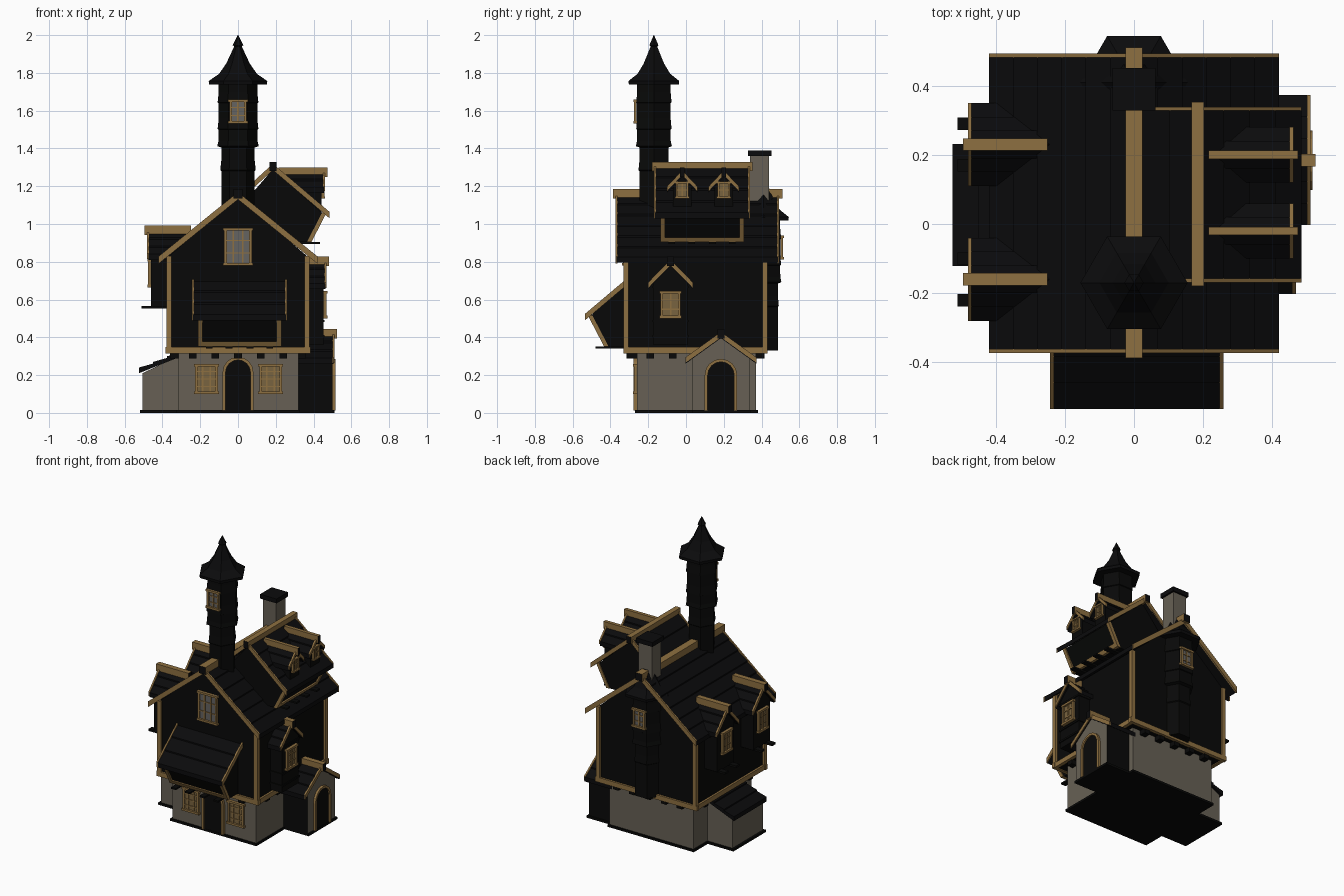
import bpy, bmesh, math
from mathutils import Matrix, Vector

if "Cube" in bpy.data.objects:
    bpy.data.objects.remove(bpy.data.objects["Cube"])

COL = {"roof_black": (.0032, .0032, .0036), "wall_black": (.0026, .0027, .0025),
       "timber_tan": (.27, .16, .052), "stone_grey": (.135, .118, .09),
       "glass_grey": (.13, .125, .12), "amber_pane": (.19, .125, .05)}
MATS = {}
for k, c in COL.items():
    MATS[k] = bpy.data.materials.new(k)
    MATS[k].diffuse_color = (*c, 1)
ROOF, WALL, TAN, STONE, GLASS, AMBER = COL
I = Matrix.Identity(4)


def face(ang, x=0, y=0):
    """Frame whose local -y looks outward: 0 front, 90 right, 180 back, -90 left."""
    return Matrix.Translation((x, y, 0)) @ Matrix.Rotation(math.radians(ang), 4, 'Z')


def part(name, solids, M=I, rule=None):
    """One object from prisms (profile, axis, from, to, colour)."""
    bm = bmesh.new()
    names = []
    for pts, ax, a, b, mat in solids:
        if mat not in names:
            names.append(mat)
        put = {'x': lambda p, t: (t, p[0], p[1]), 'y': lambda p, t: (p[0], t, p[1]),
               'z': lambda p, t: (p[0], p[1], t)}[ax]
        lo = [bm.verts.new(put(p, a)) for p in pts]
        hi = [bm.verts.new(put(p, b)) for p in pts]
        fs = [bm.faces.new(lo), bm.faces.new(hi)]
        n = len(pts)
        fs += [bm.faces.new((lo[i], lo[(i + 1) % n], hi[(i + 1) % n], hi[i])) for i in range(n)]
        for f in fs:
            f.material_index = names.index(mat)
    bmesh.ops.recalc_face_normals(bm, faces=bm.faces)
    if rule:
        names.append(rule[0])
        for f in bm.faces:
            if rule[1](f.normal):
                f.material_index = len(names) - 1
    return finish(name, bm, names, M)


def finish(name, bm, names, M=I):
    bm.transform(M)
    me = bpy.data.meshes.new(name)
    bm.to_mesh(me)
    bm.free()
    for m in names:
        me.materials.append(MATS[m])
    ob = bpy.data.objects.new(name, me)
    bpy.context.collection.objects.link(ob)
    return ob


def box(x0, x1, y0, y1, z0, z1, mat):
    return ([(x0, y0), (x1, y0), (x1, y1), (x0, y1)], 'z', z0, z1, mat)


def slope(name, axis, top, bot, a, b, M=I, n=4, t=.03, trims=(1, 1), tw=.03):
    """Shingled roof slope in stepped courses, with tan verge boards at its ends."""
    T, B = Vector(top), Vector(bot)
    pts = []
    for i in range(n):
        p, q = T.lerp(B, i / n), T.lerp(B, (i + 1) / n)
        pts += [(p.x, p.y - .009), (q.x, q.y)]
    pts += [(B.x, B.y - t), (T.x, T.y - t)]
    sol = [(pts, axis, a, b, ROOF)]
    board = [(T.x, T.y + .004), (B.x, B.y + .004), (B.x, B.y - tw), (T.x, T.y - tw)]
    for on, e, s in ((trims[0], a, -1), (trims[1], b, 1)):
        if on:
            sol.append((board, axis, e - .005 * s, e + .006 * s, TAN))
    part(name, sol, M)


def gable(name, M, half, ridge, eave, f, b, n=4, trims=(1, 0), bw=.018, tw=.03, rb=None):
    """Two slopes with a tan ridge beam whose ends are dark."""
    for s, side in ((-1, "left"), (1, "right")):
        slope(f"{name}_{side}", 'y', (0, ridge), (s * half, eave), f, b, M, n, trims=trims, tw=tw)
    e = b if rb is None else rb
    part(name + "_ridge", [box(-bw, bw, f - .02, e, ridge - .03, ridge + .02, TAN)], M,
         (ROOF, lambda nr: abs(nr.y) > .9))


def window(name, M, w, h, z, y, cols=2, rows=3, pane=GLASS, fr=.014):
    """Framed lattice window on the local wall plane y, centred at height z."""
    sol = [box(-w, w, y - .004, y + .01, z - h, z + h, pane)]
    sol += [box(s * (w - fr / 2) - fr / 2, s * (w - fr / 2) + fr / 2, y - .014, y + .01, z - h, z + h, TAN)
            for s in (-1, 1)]
    for s in (-1, 1):
        zc = z + s * (h - fr / 2)
        sol.append(box(-w - .006, w + .006, y - .018, y + .01, zc - fr / 2, zc + fr / 2, TAN))
    for i in range(1, cols):
        x = -w + 2 * w * i / cols
        sol.append(box(x - .004, x + .004, y - .01, y, z - h, z + h, TAN))
    for i in range(1, rows):
        zz = z - h + 2 * h * i / rows
        sol.append(box(-w, w, y - .009, y, zz - .003, zz + .003, TAN))
    part(name, sol, M)


def door(name, M, w, top, y):
    """Arched dark door with a tan surround."""
    def arch(r, t):
        sp = t - r
        return [(-r, .012)] + [(-r * math.cos(math.pi * i / 8), sp + r * math.sin(math.pi * i / 8))
                               for i in range(9)] + [(r, .012)]
    part(name, [(arch(w, top), 'y', y - .006, y + .01, WALL),
                (arch(w + .016, top + .016) + arch(w, top)[::-1], 'y', y - .016, y + .01, TAN)], M)


def hexes(name, cx, cy, prof, mat):
    """Six-sided stack from (radius, height) rings."""
    bm = bmesh.new()
    rings = [[bm.verts.new((cx + r * math.cos(k * math.pi / 3), cy + r * math.sin(k * math.pi / 3), z))
              for k in range(6)] for r, z in prof]
    for p, q in zip(rings, rings[1:]):
        for k in range(6):
            bm.faces.new((p[k], p[(k + 1) % 6], q[(k + 1) % 6], q[k]))
    bm.faces.new(rings[0][::-1])
    bm.faces.new(rings[-1])
    finish(name, bm, [mat])


def house(half, eave, peak, z0):
    return [(-half, z0), (half, z0), (half, eave), (0, peak), (-half, eave)]


def jetty(name, M, half, body_half, body, tip, foot, slopes):
    """Overhanging bay: leaning front with a tan frame, below long roof slopes."""
    part(name + "_body", [(body, 'x', -body_half, body_half, WALL)], M)
    for i, (t, b, n) in enumerate(slopes):
        slope(f"{name}_roof_{i}", 'x', t, b, -half, half, M, n)
    T, F = Vector(tip), Vector(foot)
    G = F.lerp(T, .16)
    strip = lambda A, B: [(A.x - .014, A.y), (B.x - .014, B.y), (B.x + .01, B.y), (A.x + .01, A.y)]
    bh = body_half
    part(name + "_frame", [(strip(T, F), 'x', -bh - .006, -bh + .018, TAN),
                           (strip(T, F), 'x', bh - .018, bh + .006, TAN),
                           (strip(G, F), 'x', -bh, bh, TAN)], M)
    part(name + "_joists", [box(x - .018, x + .018, F.x - .06, F.x + .1, F.y - .012, F.y - .001, WALL)
                            for x in (-.16, -.055, .055, .16)], M)


FRONT, BACK = face(0), face(180)

# ground floor and base plate
part("ground_floor", [box(-.315, .32, -.26, .37, .005, .32, STONE)])
part("base_plate", [box(-.325, .328, -.27, .38, 0, .015, WALL), box(-.52, -.3, -.12, .23, 0, .015, WALL),
                    box(.3, .51, .035, .345, 0, .015, WALL)])

# upper floor with timber frame and joist ends
part("upper_floor", [(house(.365, .83, 1.145, .32), 'y', -.318, .418, WALL)])
frame = [box(x - .014, x + .014, y - .014, y + .014, .32, .83, TAN) for x in (-.365, .365) for y in (-.318, .418)]
frame += [box(-.385, .385, y - .012, y + .012, .315, .348, TAN) for y in (-.32, .42)]
frame += [box(x - .012, x + .012, -.33, .43, .315, .348, TAN) for x in (-.367, .367)]
part("timber_frame", frame)
joists = []
for i in range(5):
    u = -.24 + .12 * i
    joists += [box(u - .02, u + .02, -.315, .415, .288, .32, WALL), box(-.36, .36, u + .03, u + .07, .288, .32, WALL)]
part("joist_ends", joists)

# main roof
gable("main_roof", FRONT, .42, 1.165, .825, -.367, .487, 6, (1, 1), .025, .035, .51)

# chimney
part("chimney", [box(-.05, .05, .34, .44, 1.05, 1.365, STONE)])
part("chimney_cap", [box(-.062, .062, .328, .452, 1.36, 1.39, ROOF)])

# tower and the matching turret at the back
shaft = [(.088, 1.05), (.088, 1.28), (.094, 1.285), (.088, 1.34), (.088, 1.405), (.11, 1.412), (.103, 1.44),
         (.102, 1.5), (.108, 1.503), (.102, 1.56), (.102, 1.64), (.108, 1.643), (.102, 1.7), (.102, 1.75)]
cap = [(.153, 1.738), (.155, 1.757), (.1, 1.795), (.062, 1.85), (.034, 1.91), (.02, 1.94), (.028, 1.946), (.001, 2)]
for nm, cy, dz in (("tower", -.17, 0), ("back_turret", .41, -.72)):
    hexes(nm, 0, cy, [(r, z + dz) for r, z in shaft], WALL)
    hexes(nm + "_cap", 0, cy, [(r, z + dz) for r, z in cap], ROOF)
window("tower_window", FRONT, .046, .064, 1.595, -.26, 2, 3)
window("turret_window", BACK, .046, .064, .875, -.5, 2, 3)

# front windows and door
window("gable_window", FRONT, .073, .1, .88, -.32, 3, 3)
for s, nm in ((-1, "left"), (1, "right")):
    window(f"ground_window_{nm}", face(0, .003 + s * .17), .06, .08, .18, -.262, 3, 4, AMBER)
door("front_door", FRONT, .066, .28, -.262)

# front bay with leaning wall
jetty("front_bay", face(0, .008), .245, .215,
      [(-.3, .69), (-.33, .67), (-.51, .51), (-.42, .352), (-.3, .352)], (-.505, .515), (-.42, .352),
      [((-.31, .71), (-.535, .52), 3)])

# large roof dormer on the right
RB = face(90, 0, .085)
jetty("roof_dormer", RB, .248, .215,
      [(-.02, 1.1), (-.185, 1.29), (-.455, 1.05), (-.375, .905), (-.02, .905)], (-.455, 1.06), (-.375, .905),
      [((-.185, 1.315), (-.485, 1.06), 4), ((-.185, 1.315), (-.02, 1.165), 2)])
part("roof_dormer_ridge", [box(-.265, .268, -.203, -.167, 1.28, 1.327, TAN)], RB, (ROOF, lambda n: abs(n.x) > .9))

# two small dormers on the large one
for i, y in enumerate((-.02, .2)):
    M = face(90, 0, y)
    part(f"small_dormer_{i}", [(house(.05, 1.21, 1.265, 1.06), 'y', -.442, -.25, WALL)], M)
    gable(f"small_dormer_roof_{i}", M, .08, 1.28, 1.195, -.455, -.215, 2, bw=.012, tw=.02)
    window(f"small_dormer_window_{i}", M, .032, .045, 1.18, -.443, 2, 2, AMBER, .01)

# two tall dormers on the left
for i, y in enumerate((-.16, .23)):
    M = face(-90, 0, y)
    part(f"left_dormer_{i}", [(house(.09, .85, .955, .56), 'y', -.46, -.25, WALL)]
         + [box(x - .018, x + .018, -.51, -.36, .552, .566, WALL) for x in (-.06, .06)], M)
    gable(f"left_dormer_roof_{i}", M, .12, .972, .84, -.475, -.22, 3, tw=.025, rb=-.25)
    window(f"left_dormer_window_{i}", M, .05, .075, .74, -.462, 2, 3, AMBER)

# gabled window bay on the right wall
M = face(90, 0, -.082)
part("right_bay", [(house(.09, .7, .785, .36), 'y', -.452, -.35, WALL)]
     + [box(-.096, .096, -.458, -.36, z, z + .012, WALL) for z in (.4, .48, .66)], M)
gable("right_bay_roof", M, .12, .808, .685, -.462, -.35, 3, tw=.025)
window("right_bay_window", M, .053, .072, .573, -.455, 2, 3, AMBER)

# porch on the right: stone gable, dark sides
M = face(90, 0, .185)
part("porch", [(house(.15, .3, .405, .005), 'y', -.5, -.3, STONE)], M, (WALL, lambda n: abs(n.x) > .5))
gable("porch_roof", M, .188, .425, .29, -.505, -.3, 3, tw=.025)
door("porch_door", M, .07, .27, -.5)

# lean-to on the left
part("lean_to", [([(-.505, .005), (-.505, .21), (-.3, .31), (-.3, .005)], 'y', -.11, .22, STONE)])
slope("lean_to_roof", 'y', (-.3, .33), (-.525, .24), -.122, .232, n=3, trims=(0, 0))

for m in bpy.data.materials:
    if m.users and not m.is_grease_pencil:
        m.use_nodes = True
        m.node_tree.nodes["Principled BSDF"].inputs["Base Color"].default_value = m.diffuse_color
